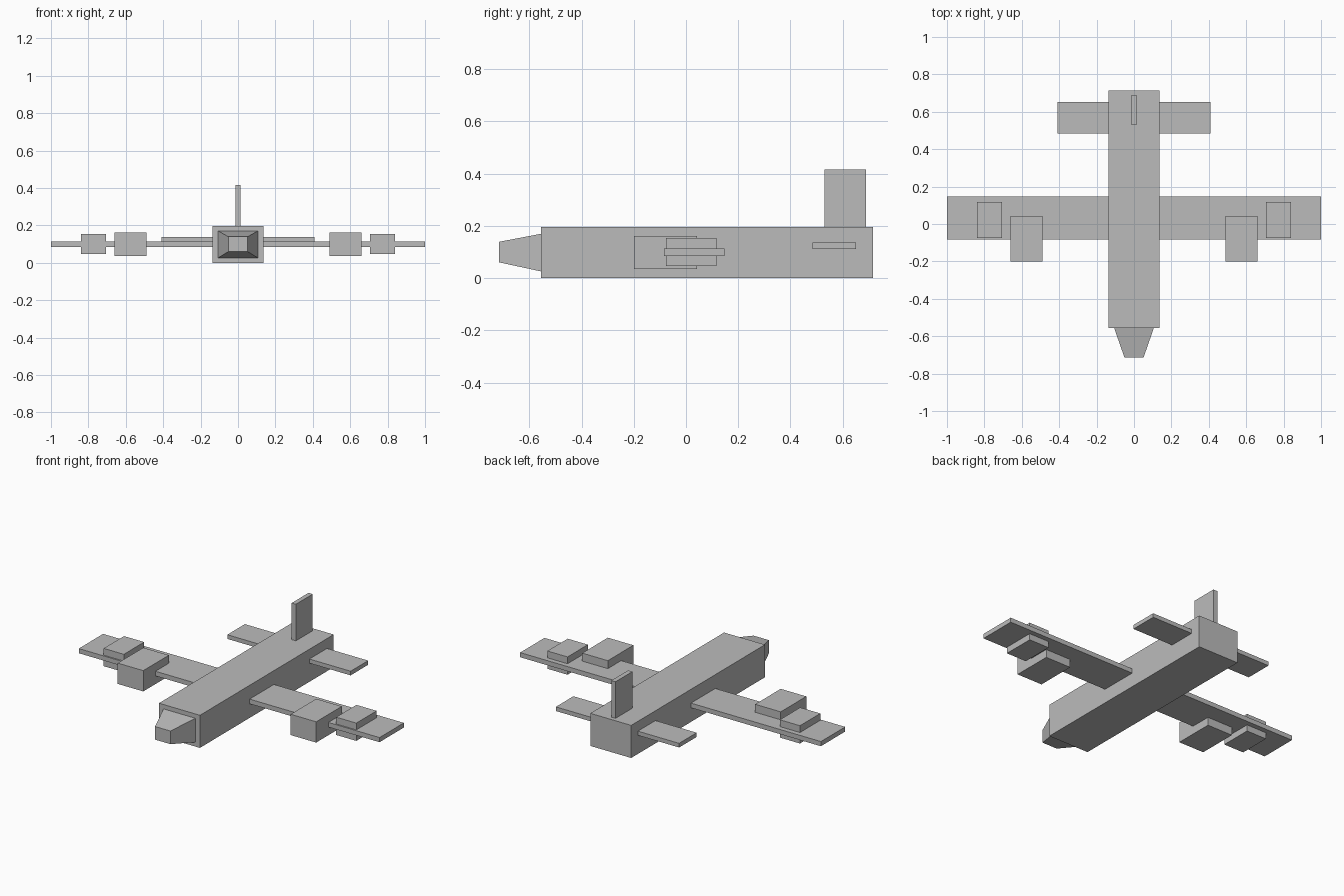
import bpy
import bmesh
from mathutils import Vector

default_cube = bpy.data.objects.get("Cube")
if default_cube:
    bpy.data.objects.remove(default_cube, do_unlink=True)

# One plain grey for the whole aircraft
GREY = (0.5, 0.5, 0.5, 1.0)
grey = bpy.data.materials.new("plain grey")
grey.diffuse_color = GREY
grey.use_nodes = True
for node in grey.node_tree.nodes:
    if node.type == 'BSDF_PRINCIPLED':
        node.inputs["Base Color"].default_value = GREY


def box(name, xs, ys, zs):
    """Flat-sided block spanning the given x, y and z ranges."""
    low, high = (Vector(corner) for corner in zip(xs, ys, zs))
    bm = bmesh.new()
    bmesh.ops.create_cube(bm, size=1)
    for v in bm.verts:
        v.co = (low + high) / 2 + v.co * (high - low)
    mesh = bpy.data.meshes.new(name)
    bm.to_mesh(mesh)
    bm.free()
    mesh.materials.append(grey)
    obj = bpy.data.objects.new(name, mesh)
    bpy.context.collection.objects.link(obj)
    return obj


def pair(name, xs, ys, zs):
    """The same block on the left (+x) and the right (-x)."""
    box("left_" + name, xs, ys, zs)
    box("right_" + name, (-xs[1], -xs[0]), ys, zs)


# Body and upright fin
box("fuselage", (-0.136, 0.136), (-0.556, 0.715), (0, 0.196))
box("tail_fin", (-0.014, 0.014), (0.53, 0.69), (0.19, 0.416))

# Nose: a block whose front end is narrowed
nose = box("nose", (-0.108, 0.108), (-0.715, -0.55), (0.025, 0.171))
for v in nose.data.vertices:
    if v.co.y < -0.6:
        v.co.x *= 0.47
        v.co.z = 0.1 + (v.co.z - 0.098) * 0.54

# Wings, tailplanes and engines
pair("wing", (0.13, 1.0), (-0.084, 0.147), (0.085, 0.113))
pair("tailplane", (0.13, 0.41), (0.484, 0.651), (0.112, 0.137))
pair("inner_engine", (0.49, 0.66), (-0.2, 0.043), (0.036, 0.161))
pair("outer_engine", (0.706, 0.84), (-0.076, 0.117), (0.047, 0.154))
